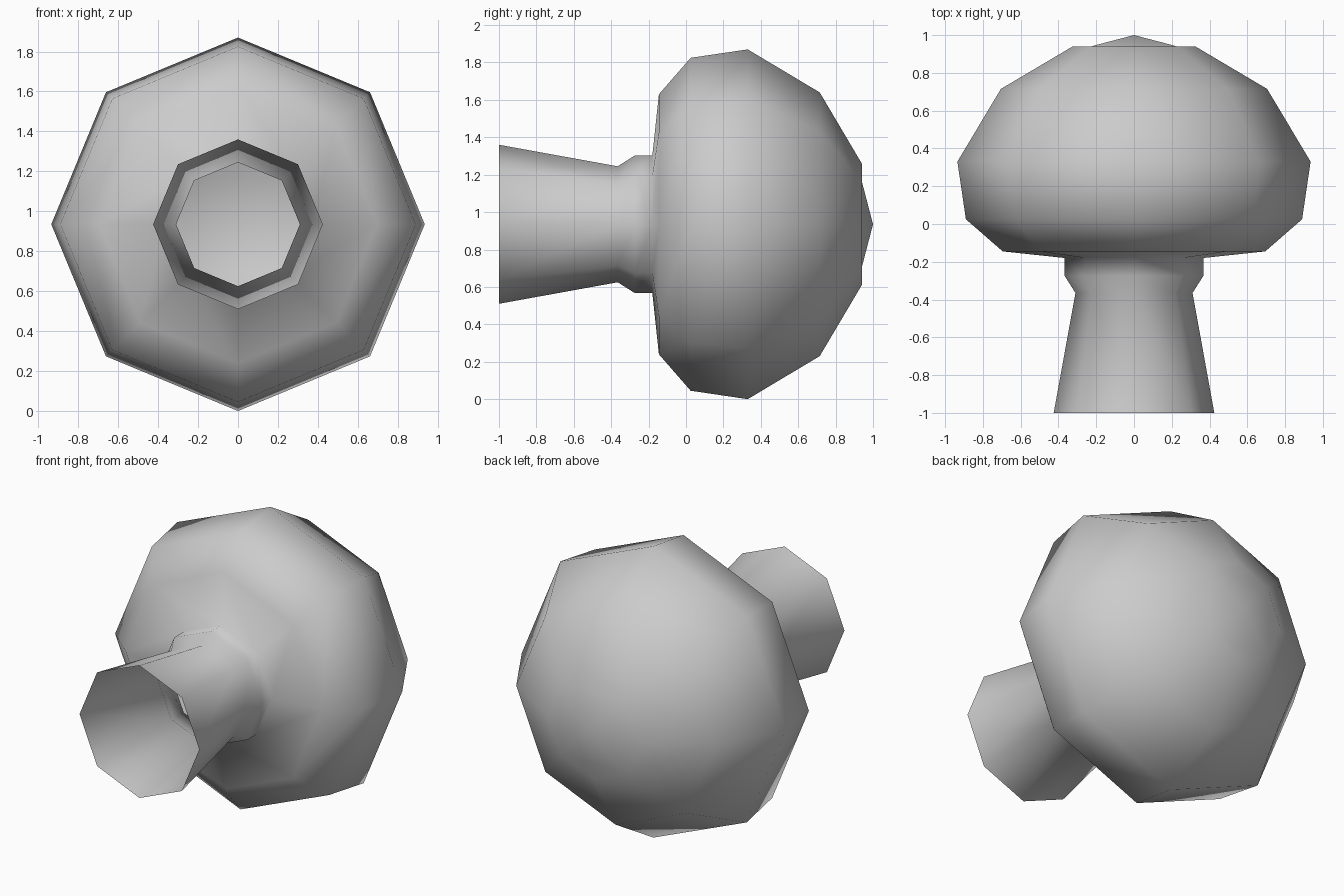
import bpy, bmesh
from math import cos, sin, pi

cube = bpy.data.objects.get("Cube")
if cube:
    bpy.data.objects.remove(cube, do_unlink=True)

SIDES = 8
CENTRE_Z = 0.935

# (y, radius) from the open stem end, over the collar and round the cap
PROFILE = [(-1.0, 0.425), (-0.365, 0.31), (-0.275, 0.367), (-0.18, 0.367),
           (-0.145, 0.695), (0.025, 0.89), (0.33, 0.935), (0.715, 0.705),
           (0.94, 0.325)]

# Single grey material
grey = bpy.data.materials.new("plain grey")
grey.use_nodes = True
colour = (0.6, 0.6, 0.6, 1.0)
grey.diffuse_color = colour
grey.node_tree.nodes["Principled BSDF"].inputs["Base Color"].default_value = colour

bm = bmesh.new()


def ring(y, radius):
    angles = [2 * pi * i / SIDES for i in range(SIDES)]
    return [bm.verts.new((radius * cos(a), y, CENTRE_Z + radius * sin(a)))
            for a in angles]


# Stem, collar and cap as one turned skin
rings = [ring(y, r) for y, r in PROFILE]
for low, high in zip(rings, rings[1:]):
    for i in range(SIDES):
        j = (i + 1) % SIDES
        bm.faces.new((low[i], high[i], high[j], low[j]))

# Crown: shallow square pyramid with four flat corner triangles
apex = bm.verts.new((0, 1, CENTRE_Z))
crown = rings[-1]
for i in range(1, SIDES, 2):
    mid, end = crown[(i + 1) % SIDES], crown[(i + 2) % SIDES]
    bm.faces.new((apex, end, crown[i]))
    bm.faces.new((end, mid, crown[i]))

for face in bm.faces:
    face.smooth = True

mesh = bpy.data.meshes.new("mushroom")
bm.to_mesh(mesh)
bm.free()
mesh.materials.append(grey)
mushroom = bpy.data.objects.new("mushroom", mesh)
bpy.context.collection.objects.link(mushroom)
